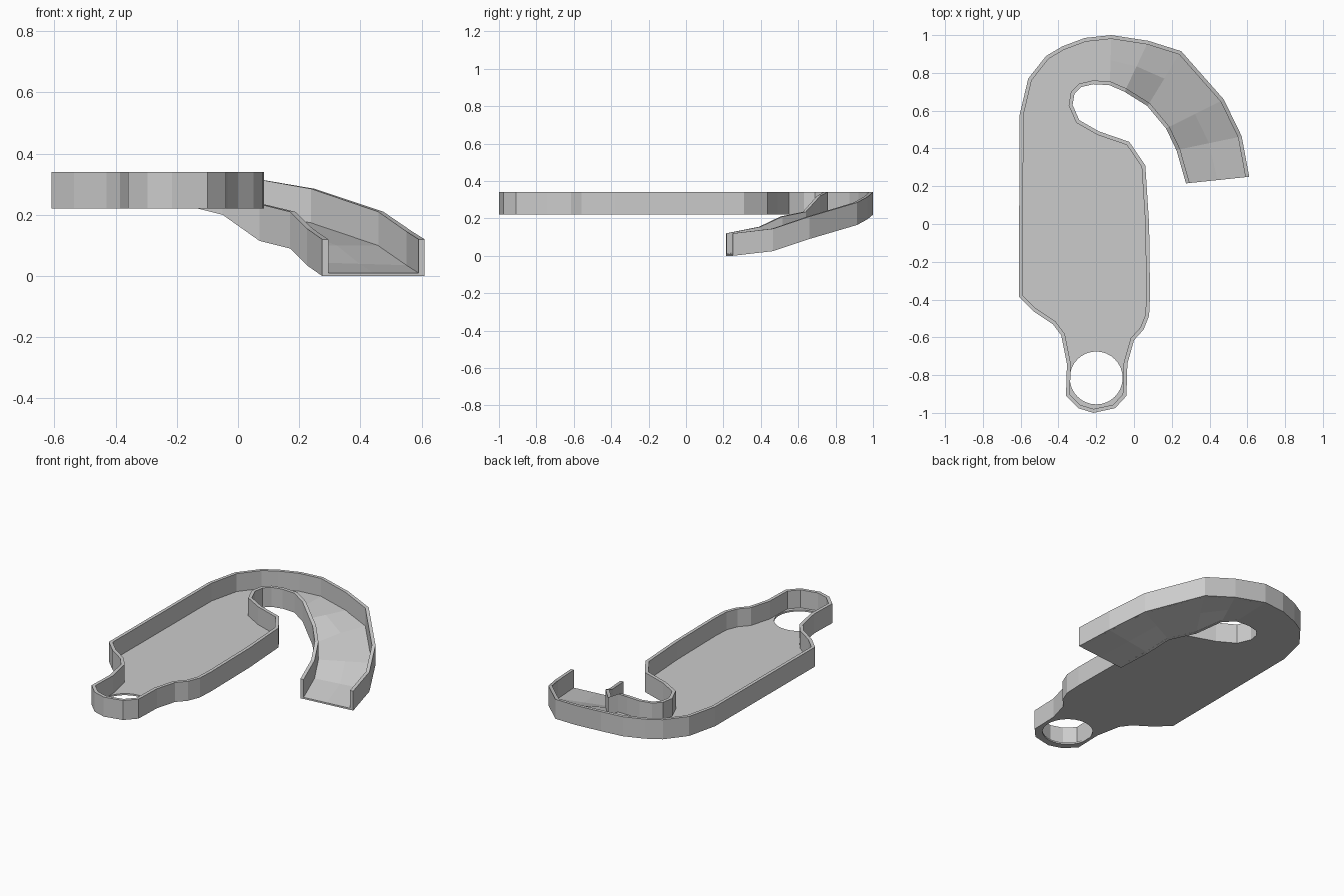
import bpy, bmesh
from math import cos, sin, pi
from mathutils import Vector

if "Cube" in bpy.data.objects:
    bpy.data.objects.remove(bpy.data.objects["Cube"])

WALL_H, WALL_T, FLOOR_T, DECK = 0.12, 0.02, 0.01, 0.22

# Outline: down the chute's outer edge, round the deck, back to the chute's inner edge
chute_outer = [(.61, .25, 0), (.57, .465, .025), (.475, .66, .09), (.25, .915, .165), (.075, .97, .195)]
deck_edge = [(-.12, 1), (-.26, .985), (-.38, .94), (-.465, .89), (-.56, .77), (-.605, .58),
             (-.61, -.385), (-.535, -.46), (-.43, -.53), (-.385, -.59), (-.355, -.74),
             (-.36, -.91), (-.295, -.975), (-.215, -1), (-.1, -.975), (-.04, -.91),
             (-.035, -.74), (0, -.615), (.05, -.56), (.08, -.485), (.085, -.38), (.08, 0),
             (.06, .31), (-.025, .435), (-.185, .49), (-.29, .55), (-.325, .63),
             (-.315, .69), (-.28, .725), (-.215, .74), (-.13, .735)]
chute_inner = [(-.05, .70, .2), (.07, .625, .115), (.17, .505, .09), (.225, .39, .035), (.275, .215, 0)]
path = [Vector(p) for p in chute_outer + [(x, y, DECK) for x, y in deck_edge] + chute_inner]


def inset(dist):
    """Offset the open path to its left with mitred corners."""
    out = []
    end_dir = (path[-1] - path[0]).normalized()
    for i, p in enumerate(path):
        if i == 0:
            out.append(p + end_dir * dist)
            continue
        if i == len(path) - 1:
            out.append(p - end_dir * dist)
            continue
        a = (p - path[i - 1]).xy.normalized()
        b = (path[i + 1] - p).xy.normalized()
        n1, n2 = Vector((-a.y, a.x)), Vector((-b.y, b.x))
        m = (n1 + n2) / (1 + n1.dot(n2)) * dist
        out.append(p + Vector((m.x, m.y, 0)))
    return out


def finish(bm, name):
    bmesh.ops.recalc_face_normals(bm, faces=bm.faces)
    me = bpy.data.meshes.new(name)
    bm.to_mesh(me)
    bm.free()
    bpy.context.collection.objects.link(bpy.data.objects.new(name, me))


def loft(name, rings):
    """Skin a series of closed sections and cap both ends."""
    bm = bmesh.new()
    vs = [[bm.verts.new(p) for p in r] for r in rings]
    n = len(rings[0])
    for a, b in zip(vs, vs[1:]):
        for k in range(n):
            bm.faces.new((a[k], a[(k + 1) % n], b[(k + 1) % n], b[k]))
    bm.faces.new(vs[0])
    bm.faces.new(vs[-1])
    finish(bm, name)


# Rim wall following the whole outline
up = Vector((0, 0, WALL_H))
loft("rim_wall", [(p, q, q + up, p + up) for p, q in zip(path, inset(WALL_T))])

# Sloping chute floor, steeper towards its inner edge
edge = inset(WALL_T / 2)
lift = Vector((0, 0, FLOOR_T))
sections = []
for i, w in enumerate((.5, .5, .6, .7, .7, .5)):
    o, n = edge[i], edge[-1 - i]
    m = (o + n) / 2
    m.z = n.z + (o.z - n.z) * w
    sections.append((o, m, n, n + lift, m + lift, o + lift))
loft("chute_floor", sections)

# Flat deck floor with a round drain hole
bm = bmesh.new()
hole = [Vector((-.2 + .14 * cos(2 * pi * k / 32), -.815 + .14 * sin(2 * pi * k / 32), DECK))
        for k in range(32)]
for loop in (edge[5:-5], hole):
    vs = [bm.verts.new(p) for p in loop]
    for k in range(len(vs)):
        bm.edges.new((vs[k - 1], vs[k]))
bmesh.ops.triangle_fill(bm, edges=bm.edges[:], use_beauty=True)
ext = bmesh.ops.extrude_face_region(bm, geom=bm.faces[:], use_keep_orig=True)
bmesh.ops.translate(bm, vec=lift, verts=[g for g in ext["geom"] if isinstance(g, bmesh.types.BMVert)])
finish(bm, "deck_floor")
